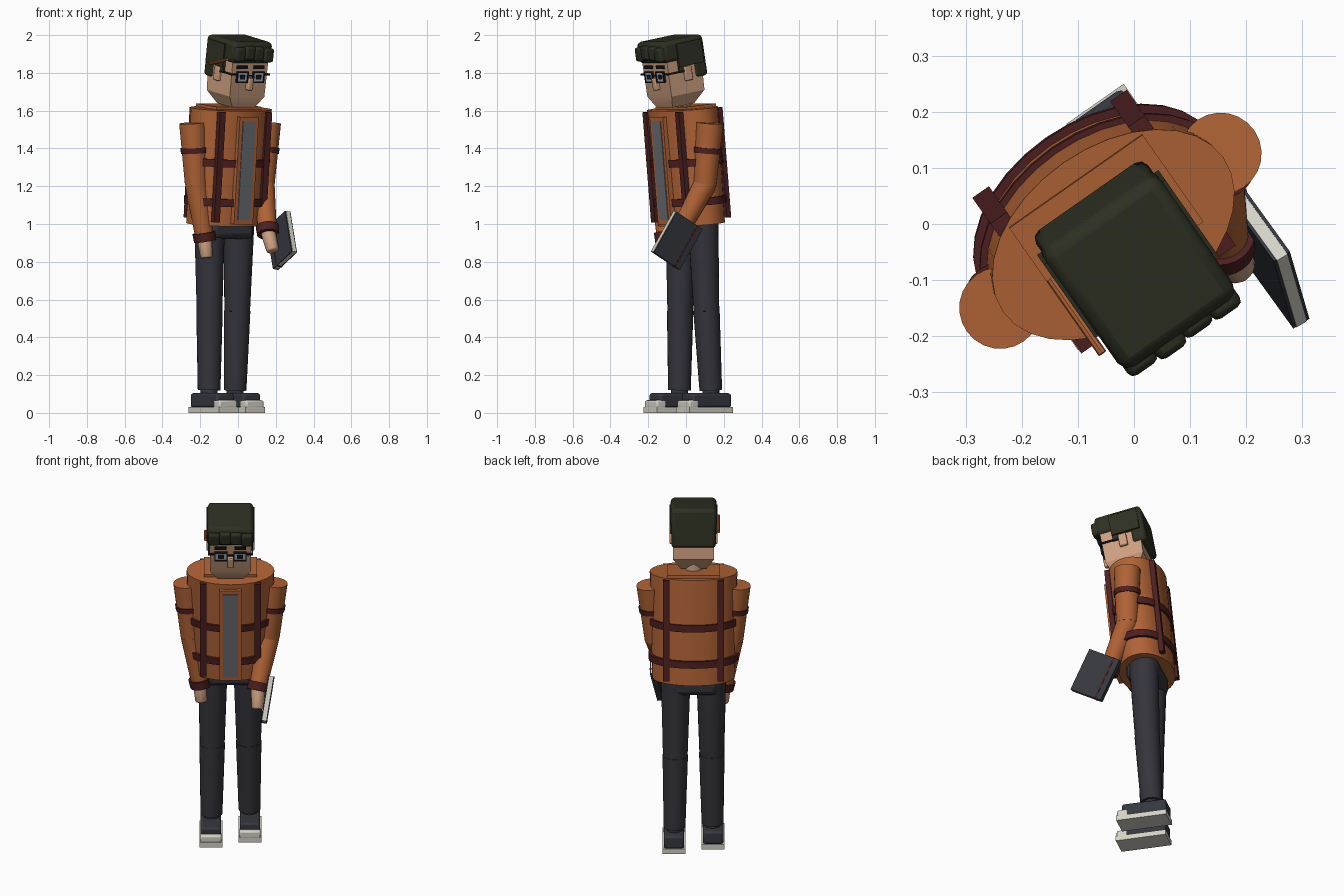
import bpy, bmesh, math
from mathutils import Matrix, Vector

if "Cube" in bpy.data.objects:
    bpy.data.objects.remove(bpy.data.objects["Cube"])

COLOURS = {
    "jacket_orange": (0.44, 0.125, 0.036),
    "trim_maroon": (0.075, 0.014, 0.015),
    "trouser_charcoal": (0.034, 0.034, 0.044),
    "hair_dark": (0.027, 0.029, 0.016),
    "skin": (0.60, 0.345, 0.21),
    "shoe_slate": (0.036, 0.039, 0.05),
    "off_white": (0.66, 0.64, 0.56),
    "shirt_grey": (0.14, 0.15, 0.165),
    "black": (0.008, 0.008, 0.010),
    "lens_grey": (0.36, 0.42, 0.50),
}
MATS = {}
for key, rgb in COLOURS.items():
    MATS[key] = bpy.data.materials.new(key)
    MATS[key].diffuse_color = (*rgb, 1)

# Whole figure is turned; torso and head lean forward
BODY = Matrix.Translation((-0.042, -0.012, 0)) @ Matrix.Rotation(math.radians(35), 4, 'Z')
TORSO = BODY @ Matrix.Translation((0, 0.05, 1.0)) @ Matrix.Rotation(math.radians(5.5), 4, 'X')
HEAD = BODY @ Matrix.Translation((0, -0.03, 1.62)) @ Matrix.Rotation(math.radians(10), 4, 'X')


def finish(name, bm, mat, frame, bevel=0.0):
    bm.transform(frame)
    bmesh.ops.recalc_face_normals(bm, faces=bm.faces)
    mesh = bpy.data.meshes.new(name)
    bm.to_mesh(mesh)
    bm.free()
    mesh.materials.append(MATS[mat])
    ob = bpy.data.objects.new(name, mesh)
    bpy.context.collection.objects.link(ob)
    if bevel:
        mod = ob.modifiers.new("bevel", 'BEVEL')
        mod.width, mod.segments = bevel, 2
    return ob


def box(name, centre, size, mat, frame=BODY, bevel=0.0, turn=None):
    bm = bmesh.new()
    bmesh.ops.create_cube(bm, size=1)
    bm.transform(Matrix.Translation(centre) @ (turn or Matrix()) @ Matrix.Diagonal((*size, 1)))
    return finish(name, bm, mat, frame, bevel)


def rings(name, sections, mat, frame=BODY, n=24, bevel=0.0):
    """Loft capped elliptical sections: (centre, rx, ry)."""
    bm = bmesh.new()
    loops = []
    for c, rx, ry in sections:
        loops.append([bm.verts.new((c[0] + rx * math.cos(2 * math.pi * i / n),
                                    c[1] + ry * math.sin(2 * math.pi * i / n), c[2])) for i in range(n)])
    for a, b in zip(loops, loops[1:]):
        for i in range(n):
            j = (i + 1) % n
            bm.faces.new((a[i], a[j], b[j], b[i]))
    bm.faces.new(loops[0])
    bm.faces.new(loops[-1])
    return finish(name, bm, mat, frame, bevel)


def rod(name, p0, p1, r0, r1, mat, frame=BODY, n=24, bevel=0.0):
    p0, p1 = Vector(p0), Vector(p1)
    d = p1 - p0
    bm = bmesh.new()
    bmesh.ops.create_cone(bm, cap_ends=True, segments=n, radius1=r0, radius2=r1, depth=d.length)
    bm.transform(Matrix.Translation((p0 + p1) / 2) @ d.to_track_quat('Z', 'Y').to_matrix().to_4x4())
    return finish(name, bm, mat, frame, bevel)


# Shoes and legs, one foot stepped back
for side, s, y in (("left", -1, 0.0), ("right", 1, 0.06)):
    x = 0.107 * s
    box(side + "_sole", (x, y, 0.015), (0.125, 0.282, 0.03), "off_white")
    box(side + "_shoe", (x, y + 0.012, 0.066), (0.112, 0.25, 0.076), "shoe_slate", bevel=0.012)
    box(side + "_toe_cap", (x, y - 0.108, 0.045), (0.116, 0.062, 0.045), "off_white", bevel=0.01)
    ankle = (0.104 * s, 0.045 + y * 0.95, 0.12)
    knee = (0.1 * s, 0.047 + y * 0.5, 0.54)
    hip = (0.097 * s, 0.05 + y * 0.1, 1.02)
    rod(side + "_ankle", (ankle[0], ankle[1], 0.08), ankle, 0.045, 0.045, "shoe_slate")
    rod(side + "_shin", ankle, knee, 0.06, 0.07, "trouser_charcoal")
    rod(side + "_thigh", knee, hip, 0.068, 0.082, "trouser_charcoal")
box("pelvis", (0, 0.05, 0.975), (0.27, 0.18, 0.11), "trouser_charcoal", bevel=0.03)

# Jacket body with collar, front placket and shirt
rings("jacket", [((0, 0, 0), 0.226, 0.148), ((0, 0, 0.615), 0.24, 0.157)], "jacket_orange", TORSO, n=32)
box("collar", (0, 0.035 - 0.012, 0.615), (0.29, 0.19, 0.03), "jacket_orange", TORSO)
box("placket", (0, -0.15, 0.30), (0.122, 0.046, 0.57), "jacket_orange", TORSO)
box("shirt_strip", (0, -0.16, 0.30), (0.08, 0.034, 0.525), "shirt_grey", TORSO)

# Check trim: upright straps front and back, bands around
for x in (-0.15, 0.15):
    for y, label in ((-0.128, "front"), (0.128, "back")):
        box(f"{label}_strap", (x, y, 0.315), (0.036, 0.028, 0.585), "trim_maroon", TORSO)
for z in (0.125, 0.335):
    rings("jacket_band", [((0, 0, z - 0.02), 0.246, 0.163), ((0, 0, z + 0.02), 0.248, 0.164)],
          "trim_maroon", TORSO, n=32)

# Arms: left hangs, right bends forward
ARMS = {
    "left": ((-0.24, 0, 1.535), (-0.212, 0.008, 1.21), (-0.166, 0.0, 0.93), (-0.16, -0.012, 0.82)),
    "right": ((0.24, 0, 1.535), (0.208, -0.008, 1.21), (0.152, -0.13, 0.965), (0.148, -0.185, 0.855)),
}
for side, pts in ARMS.items():
    shoulder, elbow, wrist, tip = map(Vector, pts)
    rod(side + "_upper_arm", elbow, shoulder, 0.061, 0.073, "jacket_orange")
    bm = bmesh.new()
    bmesh.ops.create_icosphere(bm, subdivisions=2, radius=0.061)
    finish(side + "_elbow", bm, "jacket_orange", BODY @ Matrix.Translation(elbow))
    rod(side + "_forearm", wrist, elbow, 0.048, 0.061, "jacket_orange")
    rod(side + "_arm_band", shoulder.lerp(elbow, 0.40), shoulder.lerp(elbow, 0.49), 0.0745, 0.073, "trim_maroon")
    d = (wrist - elbow).normalized()
    rod(side + "_cuff", wrist - d * 0.025, wrist + d * 0.022, 0.061, 0.058, "trim_maroon")
    rod(side + "_hand", wrist, tip, 0.042, 0.034, "skin", n=10, bevel=0.01)

# Notebook held at the right hip: length, width and thickness axes
ax = Vector((0.035, -0.12, -0.215)).normalized()
ay = Vector((-0.10, 0.14, -0.088))
ay = (ay - ax * ay.dot(ax)).normalized()
az = ax.cross(ay)
BOOK = Matrix.Translation((0.232, -0.05, 0.914)) @ Matrix((ax, ay, az)).transposed().to_4x4()
box("book_pages", (0, -0.002, 0), (0.247, 0.19, 0.022), "off_white", BOOK)
for z in (-0.014, 0.014):
    box("book_cover", (0, 0, z), (0.249, 0.19, 0.006), "shoe_slate", BOOK)
box("book_spine", (0, 0.094, 0), (0.249, 0.008, 0.034), "shoe_slate", BOOK)
box("book_elastic", (0, 0.062, 0), (0.252, 0.009, 0.037), "trim_maroon", BOOK)

# Neck and head with tapered jaw
rod("neck", (0, -0.012, 1.58), (0, -0.02, 1.69), 0.052, 0.05, "skin")
bm = bmesh.new()
loops = [[bm.verts.new(p) for p in ((-w, f, z), (w, f, z), (w, b, z), (-w, b, z))]
         for z, w, f, b in ((0.012, 0.072, -0.092, 0.05), (0.075, 0.112, -0.115, 0.10), (0.31, 0.115, -0.115, 0.11))]
for a, b in zip(loops, loops[1:]):
    for i in range(4):
        bm.faces.new((a[i], a[(i + 1) % 4], b[(i + 1) % 4], b[i]))
bm.faces.new(loops[0])
bm.faces.new(loops[-1])
finish("head", bm, "skin", HEAD)
box("nose", (0, -0.123, 0.145), (0.032, 0.038, 0.065), "skin", HEAD, 0.006)

# Hair: cap, back, sides and fringe tufts
box("hair_cap", (0, 0, 0.312), (0.25, 0.268, 0.116), "hair_dark", HEAD, 0.022)
box("hair_back", (0, 0.095, 0.25), (0.244, 0.08, 0.205), "hair_dark", HEAD, 0.018)
for i, (x, dz) in enumerate(((-0.09, 0), (-0.03, 0.008), (0.03, 0.003), (0.09, -0.004))):
    box("fringe_tuft", (x, -0.128, 0.306 + dz), (0.062, 0.05 + 0.008 * (i % 2), 0.076), "hair_dark", HEAD, 0.013)

# Ears, side hair, brows, eyes and glasses
for s in (-1, 1):
    box("side_hair", (s * 0.122, 0.03, 0.285), (0.02, 0.16, 0.125), "hair_dark", HEAD)
    box("sideburn", (s * 0.117, -0.035, 0.225), (0.012, 0.03, 0.07), "hair_dark", HEAD)
    box("ear", (s * 0.12, 0.005, 0.18), (0.024, 0.045, 0.075), "skin", HEAD, 0.006)
    box("brow", (s * 0.054, -0.119, 0.234), (0.064, 0.016, 0.018), "black", HEAD)
    x = s * 0.052
    box("lens", (x, -0.126, 0.182), (0.062, 0.006, 0.048), "lens_grey", HEAD)
    box("eye", (x, -0.129, 0.182), (0.032, 0.005, 0.022), "black", HEAD)
    for dz in (-0.026, 0.026):
        box("glasses_rim", (x, -0.127, 0.182 + dz), (0.072, 0.012, 0.007), "black", HEAD)
    for dx in (-0.033, 0.033):
        box("glasses_rim", (x + dx, -0.127, 0.182), (0.007, 0.012, 0.055), "black", HEAD)
    box("glasses_temple", (s * 0.12, -0.065, 0.196), (0.008, 0.13, 0.009), "black", HEAD)
    box("glasses_hinge", (s * 0.104, -0.125, 0.196), (0.04, 0.01, 0.009), "black", HEAD)
box("glasses_bridge", (0, -0.127, 0.19), (0.034, 0.01, 0.008), "black", HEAD)

# Pencil tucked behind the ear
rod("pencil", (-0.137, 0.06, 0.222), (-0.137, -0.095, 0.272), 0.008, 0.008, "jacket_orange", HEAD, n=8)

for ob in bpy.context.scene.objects:
    ob.select_set(True)
    bpy.context.view_layer.objects.active = ob
bpy.ops.object.shade_smooth_by_angle(angle=math.radians(30))

for m in bpy.data.materials:
    if m.users and not m.is_grease_pencil:
        m.use_nodes = True
        m.node_tree.nodes["Principled BSDF"].inputs["Base Color"].default_value = m.diffuse_color
